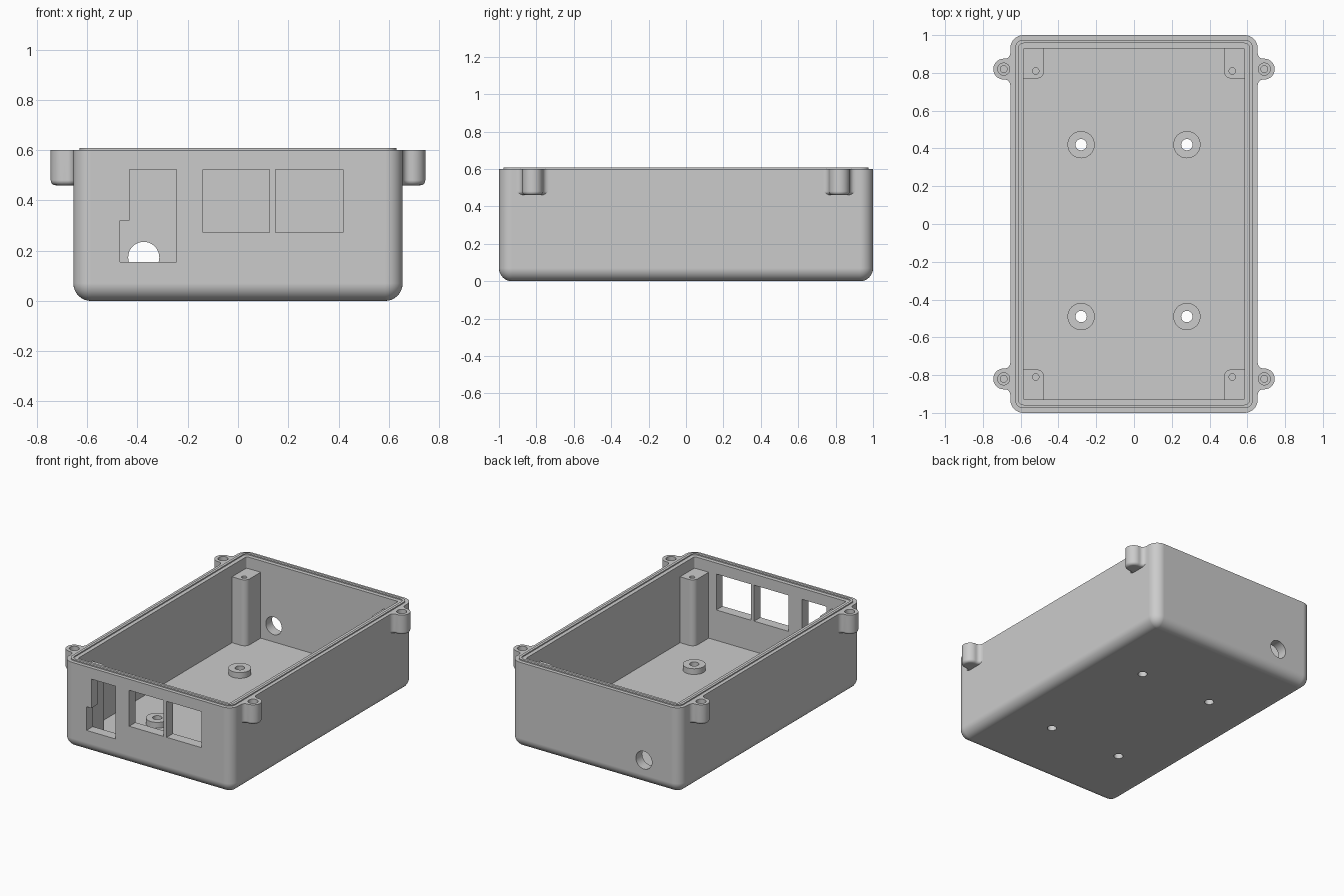
import bpy
import bmesh
from math import sin, cos, pi

if "Cube" in bpy.data.objects:
    bpy.data.objects.remove(bpy.data.objects["Cube"], do_unlink=True)

HX, HY, R = 0.655, 1.0, 0.07        # outer half sizes and edge rounding
RIM, LIP, FLOOR = 0.6, 0.608, 0.06  # key heights
WALL = 0.07

grey = bpy.data.materials.new("plain grey plastic")
grey.use_nodes = True
grey.diffuse_color = (0.6, 0.6, 0.6, 1)
grey.node_tree.nodes["Principled BSDF"].inputs["Base Color"].default_value = (0.6, 0.6, 0.6, 1)


def arc(cx, cy, r, a0, a1, n=8):
    """Points on an arc, angles in quarter turns."""
    return [(cx + r * cos((a0 + (a1 - a0) * i / n) * pi / 2),
             cy + r * sin((a0 + (a1 - a0) * i / n) * pi / 2)) for i in range(n + 1)]


def circle(cx, cy, r):
    return arc(cx, cy, r, 0, 4, 32)[:-1]


def rect(x0, y0, x1, y1):
    return [(x0, y0), (x1, y0), (x1, y1), (x0, y1)]


def rounded_rect(inset, r):
    x, y = HX - inset - r, HY - inset - r
    return (arc(x, y, r, 0, 1) + arc(-x, y, r, 1, 2)
            + arc(-x, -y, r, 2, 3) + arc(x, -y, r, 3, 4))


def loft(name, rings, bevel_bottom=0):
    """Skin a stack of equal rings and cap both ends."""
    bm = bmesh.new()
    loops = [[bm.verts.new(p) for p in ring] for ring in rings]
    n = len(loops[0])
    for a, b in zip(loops, loops[1:]):
        for i in range(n):
            j = (i + 1) % n
            bm.faces.new((a[i], a[j], b[j], b[i]))
    base = bm.faces.new(loops[0])
    bm.faces.new(loops[-1])
    bmesh.ops.recalc_face_normals(bm, faces=bm.faces[:])
    if bevel_bottom:
        bmesh.ops.bevel(bm, geom=list(base.edges), offset=bevel_bottom,
                        segments=5, profile=0.5, affect='EDGES')
    mesh = bpy.data.meshes.new(name)
    bm.to_mesh(mesh)
    bm.free()
    mesh.materials.append(grey)
    ob = bpy.data.objects.new(name, mesh)
    bpy.context.collection.objects.link(ob)
    return ob


def prism(name, pts, a, b, axis='z', bevel_bottom=0):
    if axis == 'z':
        rings = [[(x, y, h) for x, y in pts] for h in (a, b)]
    else:
        rings = [[(x, h, z) for x, z in pts] for h in (a, b)]
    return loft(name, rings, bevel_bottom)


def activate(ob):
    bpy.ops.object.select_all(action='DESELECT')
    ob.select_set(True)
    bpy.context.view_layer.objects.active = ob


def cut(ob, *cutters):
    activate(ob)
    for c in cutters:
        c.hide_render = True
        mod = ob.modifiers.new("cut", 'BOOLEAN')
        mod.operation = 'DIFFERENCE'
        mod.solver = 'EXACT'
        mod.object = c
        bpy.ops.object.modifier_apply(modifier=mod.name)
        bpy.data.objects.remove(c, do_unlink=True)


def finish(ob):
    activate(ob)
    bpy.ops.object.shade_smooth_by_angle(angle=pi / 6)
    mod = ob.modifiers.new("weighted normals", 'WEIGHTED_NORMAL')
    mod.keep_sharp = True


# Hollow tray: rounded underside, outer wall, raised lip, inner wall, floor
section = []
for i in range(9):
    t = i / 8 * pi / 2
    inset = R * (1 - sin(t))
    section.append((inset, max(R - inset, 0.003), R * (1 - cos(t))))
section += [(0, R, RIM), (0.025, 0.045, RIM), (0.025, 0.045, LIP),
            (0.043, 0.027, LIP), (0.043, 0.027, RIM),
            (WALL, 0.008, RIM), (WALL, 0.008, FLOOR)]
tray = loft("tray", [[(x, y, z) for x, y in rounded_rect(d, r)] for d, r, z in section])

# Front openings and rear cable hole
cut(tray,
    prism("window_cutter", rect(-0.14, 0.272, 0.125, 0.523), -1.1, -0.88, 'y'),
    prism("window_cutter", rect(0.15, 0.272, 0.417, 0.523), -1.1, -0.88, 'y'),
    prism("notched_cutter", [(-0.47, 0.155), (-0.245, 0.155), (-0.245, 0.523),
                             (-0.432, 0.523), (-0.432, 0.32), (-0.47, 0.32)], -1.1, -0.88, 'y'),
    prism("cable_cutter", circle(-0.375, 0.173, 0.062), 0.88, 1.1, 'y'))

# Board standoffs with holes through the floor
for x in (-0.28, 0.28):
    for y in (-0.49, 0.42):
        hole = circle(x, y, 0.03)
        cut(tray, prism("floor_cutter", hole, -0.1, 0.3))
        standoff = prism("standoff", circle(x, y, 0.072), FLOOR - 0.02, FLOOR + 0.04)
        cut(standoff, prism("standoff_cutter", hole, -0.1, 0.3))
        finish(standoff)
finish(tray)

# Screw posts in the inner corners and mounting ears outside
post_shape = [(0.6, 0.945), (0.476, 0.945)] + arc(0.516, 0.81, 0.04, 2, 3) + [(0.6, 0.77)]
ear_y, fillet = 0.82, 0.03
ear_shape = ([(0.62, ear_y - 0.085)]
             + arc(HX + fillet, ear_y - 0.085, fillet, 2, 1.04, 6)
             + arc(0.69, ear_y, 0.055, -0.96, 0.96, 20)
             + arc(HX + fillet, ear_y + 0.085, fillet, -1.04, -2, 6)
             + [(0.62, ear_y + 0.085)])
for sx, side in ((1, "left"), (-1, "right")):
    for sy, end in ((-1, "front"), (1, "back")):
        def place(pts):
            return [(sx * x, sy * y) for x, y in pts]
        post = prism(f"{end}_{side}_post", place(post_shape), FLOOR - 0.02, 0.52)
        cut(post, prism("post_cutter", place(circle(0.52, 0.81, 0.017)), 0.3, 0.7))
        finish(post)
        ear = prism(f"{end}_{side}_ear", place(ear_shape), 0.46, RIM, bevel_bottom=0.02)
        cut(ear,
            prism("ear_cutter", place(circle(0.69, ear_y, 0.032)), 0.54, 0.7),
            prism("ear_cutter", place(circle(0.69, ear_y, 0.018)), 0.49, 0.7))
        finish(ear)
